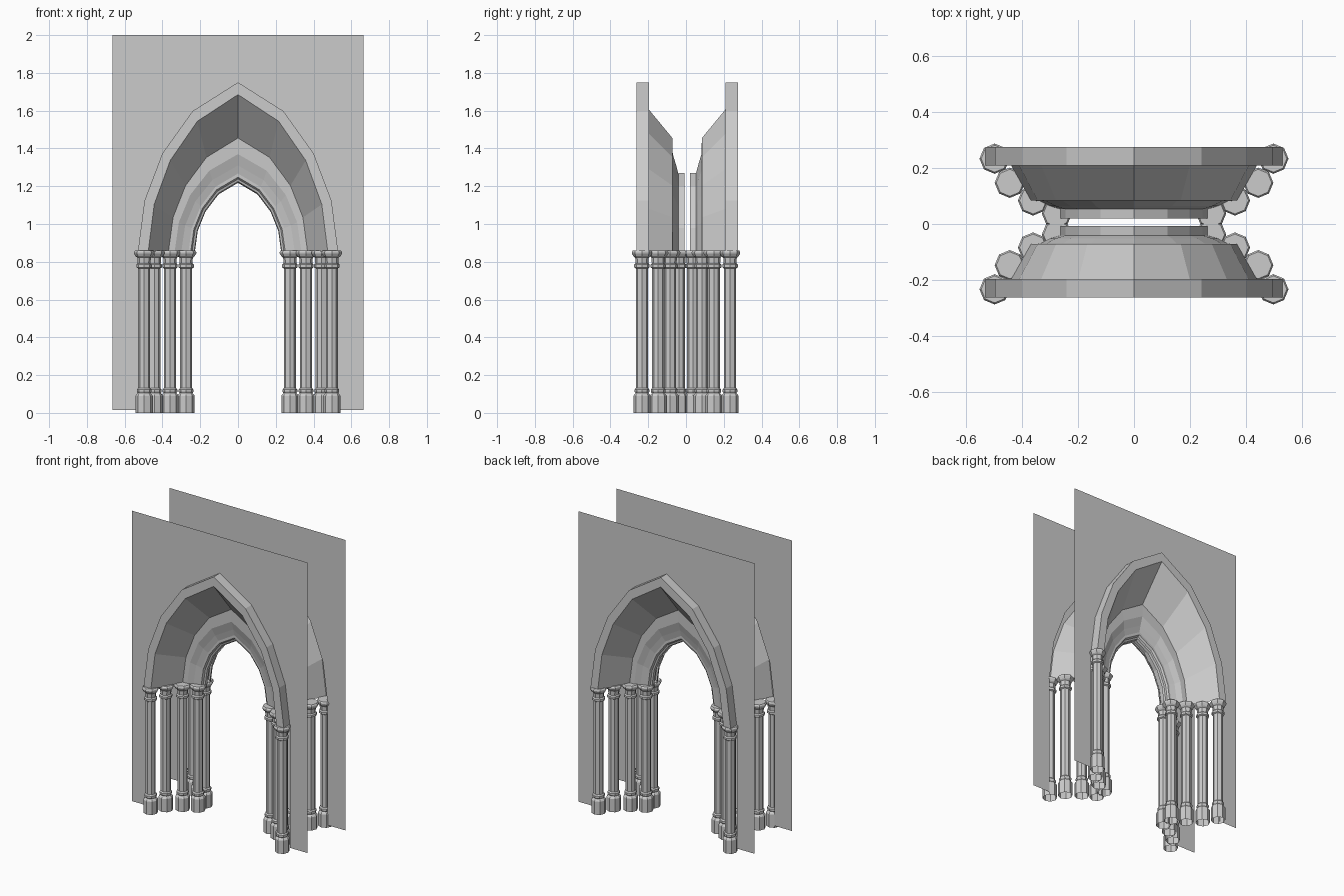
import bpy, math

if "Cube" in bpy.data.objects:
    bpy.data.objects.remove(bpy.data.objects["Cube"])

SPRING = 0.855   # height where the arch starts
Y0 = 0.006       # centre plane of the arch
# normalised half of the pointed arch, from springing to apex (width, height)
HALF = [(1, 0), (0.934, 0.30), (0.755, 0.58), (0.453, 0.83), (0, 1)]
ARCH = HALF + [(-u, v) for u, v in HALF[-2::-1]]


def make(name, verts, faces):
    me = bpy.data.meshes.new(name)
    me.from_pydata(verts, [], faces)
    me.update()
    ob = bpy.data.objects.new(name, me)
    bpy.context.collection.objects.link(ob)
    return ob


def arch_moulding(name, side, profile):
    """Sweep rings of (half width, rise, depth) along the pointed arch."""
    n = len(ARCH)
    verts = [(w * u, Y0 + side * d, SPRING + h * v)
             for w, h, d in profile for u, v in ARCH]
    faces = []
    for i in range(len(profile) - 1):
        for j in range(n - 1):
            f = (i * n + j, (i + 1) * n + j, (i + 1) * n + j + 1, i * n + j + 1)
            faces.append(f if side > 0 else f[::-1])
    return make(name, verts, faces)


def wall(name, side):
    """Flat wall sheet with the doorway left out."""
    right = [(0.53, 0.016), (0.665, 0.016), (0.665, 2.0), (0, 2.0)]
    right += [(0.53 * u, SPRING + 0.895 * v) for u, v in HALF[::-1]]
    y = Y0 + side * 0.203
    verts = [(x, y, z) for x, z in right] + [(-x, y, z) for x, z in right]
    k = len(right)
    f1, f2 = list(range(k)), list(range(2 * k - 1, k - 1, -1))
    if side > 0:
        f1, f2 = f1[::-1], f2[::-1]
    return make(name, verts, [f1, f2])


def column(name, cx, cy, sides=8):
    """Turned column: open plinth, rings, shaft and capped capital."""
    prof = [(0.046, 0), (0.046, 0.09), (0.040, 0.098), (0.034, 0.104),
            (0.039, 0.112), (0.039, 0.124), (0.032, 0.132),
            (0.032, 0.765), (0.041, 0.770), (0.041, 0.785), (0.034, 0.792),
            (0.036, 0.822), (0.046, 0.830), (0.054, 0.844),
            (0.054, 0.852), (0.048, 0.860)]
    verts = [(cx + r * math.cos(2 * math.pi * k / sides),
              cy + r * math.sin(2 * math.pi * k / sides), z)
             for r, z in prof for k in range(sides)]
    faces = []
    for i in range(len(prof) - 1):
        for k in range(sides):
            k2 = (k + 1) % sides
            faces.append((i * sides + k, i * sides + k2,
                          (i + 1) * sides + k2, (i + 1) * sides + k))
    faces.append(list(range((len(prof) - 1) * sides, len(prof) * sides)))
    return make(name, verts, faces)


# outer rim, splayed reveal and cove
SPLAY = [(0.530, 0.895, 0.203), (0.530, 0.895, 0.268), (0.475, 0.830, 0.268),
         (0.368, 0.600, 0.078), (0.335, 0.515, 0.076), (0.300, 0.455, 0.058),
         (0.262, 0.412, 0.047)]
# narrow inner band around the opening
BAND = [(0.262, 0.415, 0.014), (0.262, 0.415, 0.047), (0.250, 0.393, 0.047),
        (0.243, 0.383, 0.034), (0.232, 0.370, 0.030), (0.228, 0.363, 0.014)]
COLUMNS = [(0.497, 0.233), (0.443, 0.147), (0.360, 0.084), (0.275, 0.038)]

for side, label in ((-1, "front"), (1, "back")):
    wall(label + "_wall", side)
    arch_moulding(label + "_arch_splay", side, SPLAY)
    arch_moulding(label + "_arch_band", side, BAND)
    for sx, hand in ((-1, "left"), (1, "right")):
        for n, (x, y) in enumerate(COLUMNS, 1):
            column(f"{label}_{hand}_column_{n}", sx * x, side * y)
